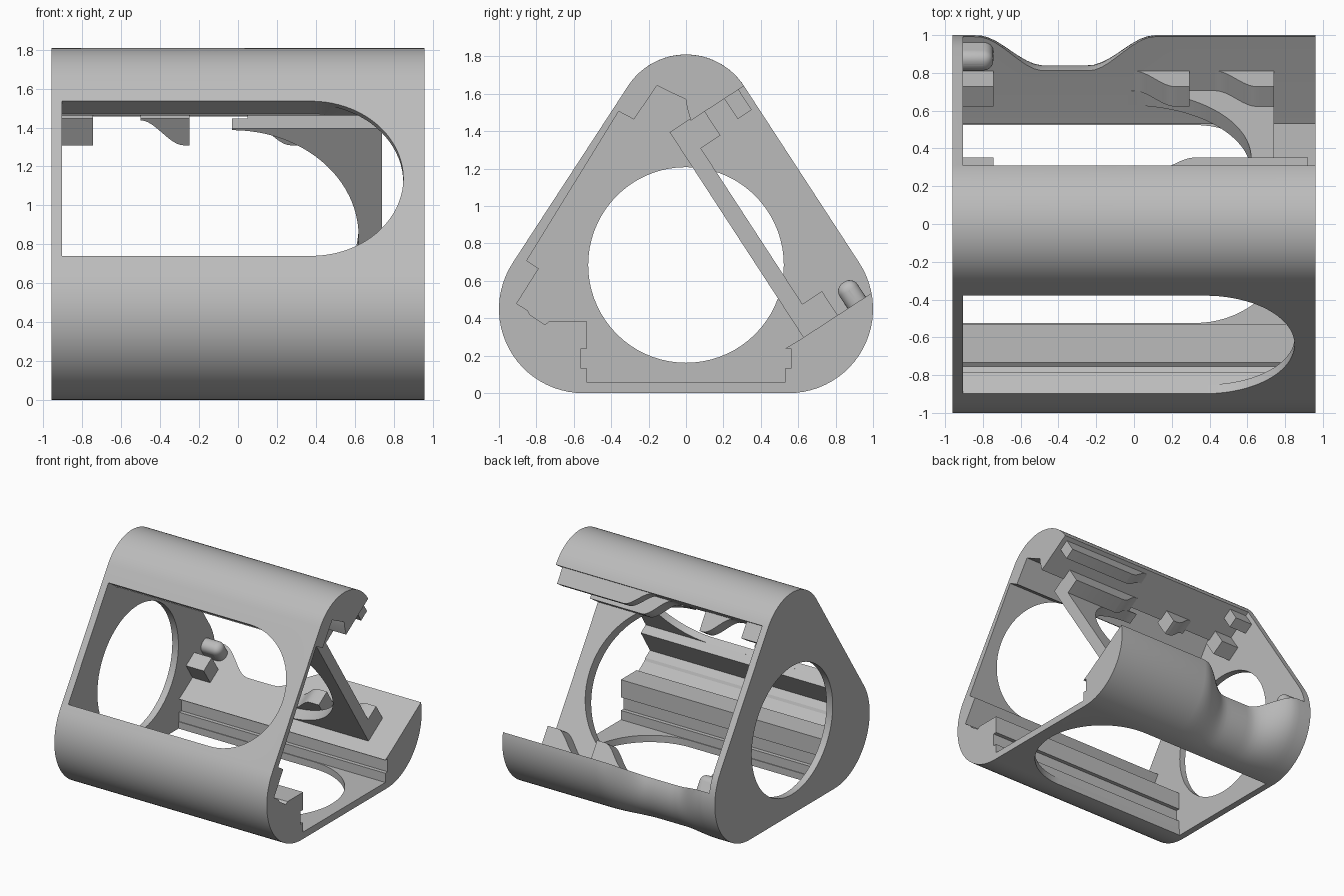
import bpy, bmesh, math
from mathutils import Vector

cube = bpy.data.objects.get("Cube")
if cube:
    bpy.data.objects.remove(cube, do_unlink=True)

grey = bpy.data.materials.new("plain_grey")
grey.use_nodes = True
grey.diffuse_color = (0.5, 0.5, 0.5, 1)
grey.node_tree.nodes["Principled BSDF"].inputs["Base Color"].default_value = (0.5, 0.5, 0.5, 1)

XL, XR, PLATE = -0.96, 0.96, -0.905      # ends and inner face of the end plate
OPEN = 1.3                               # width of the open back bay
TILT = math.radians(33.1)                # slope of the side normals
NY, NZ = math.cos(TILT), math.sin(TILT)
TOP_Z, TOP_R, FOOT_Y, FOOT_R = 1.44, 0.37, 0.55, 0.45


def finish(name, bm):
    bmesh.ops.recalc_face_normals(bm, faces=bm.faces)
    mesh = bpy.data.meshes.new(name)
    bm.to_mesh(mesh)
    bm.free()
    mesh.materials.append(grey)
    ob = bpy.data.objects.new(name, mesh)
    bpy.context.collection.objects.link(ob)
    return ob


def loft(name, rings):
    bm = bmesh.new()
    rows = [[bm.verts.new(p) for p in ring] for ring in rings]
    n = len(rows[0])
    for a, b in zip(rows, rows[1:]):
        for i in range(n):
            bm.faces.new((a[i], a[(i + 1) % n], b[(i + 1) % n], b[i]))
    bm.faces.new(rows[0])
    bm.faces.new(rows[-1])
    return finish(name, bm)


def side(s, d, mirror=1):
    """Point in a sloped side: s down the slope, d inward from the surface."""
    return (mirror * (TOP_R * NY - d * NY + s * NZ), TOP_Z + TOP_R * NZ - d * NZ - s * NY)


def prism_x(name, profile, x0, x1):
    return loft(name, [[(x, y, z) for y, z in profile] for x in (x0, x1)])


def slab(name, outline, d0, d1, mirror=1):
    """Plate lying parallel to a sloped side; outline holds (x, s) pairs."""
    return loft(name, [[(x, *side(s, d, mirror)) for x, s in outline] for d in (d0, d1)])


def arc(cx, cy, r, a0, a1, n=32):
    return [(cx + r * math.cos(math.radians(a0 + (a1 - a0) * i / n)),
             cy + r * math.sin(math.radians(a0 + (a1 - a0) * i / n))) for i in range(n + 1)]


def smooth(t):
    t = min(max(t, 0), 1)
    return t * t * (3 - 2 * t)


def cut(ob, cutter):
    mod = ob.modifiers.new("cut", "BOOLEAN")
    mod.operation, mod.solver, mod.object = "DIFFERENCE", "EXACT", cutter
    bpy.context.view_layer.objects.active = ob
    bpy.ops.object.modifier_apply(modifier=mod.name)
    bpy.data.objects.remove(cutter, do_unlink=True)


# Rounded triangular body, with a finger dip in the lower back corner
def section(x):
    dip = smooth((x + 0.83) / 0.35) * (1 - smooth((x + 0.24) / 0.35))
    r = FOOT_R - 0.16 * dip
    drop = TOP_Z - r
    ang = math.degrees(math.atan2(FOOT_Y, drop) - math.asin((TOP_R - r) / math.hypot(FOOT_Y, drop)))
    front = 180 - math.degrees(TILT)
    pts = arc(0, TOP_Z, TOP_R, ang, front, 24)
    pts += arc(-FOOT_Y, FOOT_R, FOOT_R, front, 270, 24)
    pts += arc(FOOT_Y, r, r, 270, 360 + ang, 24)
    return [(x, y, z) for y, z in pts]


stations = [XL] + [-0.85 + 0.04 * i for i in range(25)] + [XR]
body = loft("body_shell", [section(x) for x in stations])

# Stepped inner cavity, opening out through the back
cavity = [(-0.155, 1.645), (-0.278, 1.463), (-0.36, 1.506), (-0.851, 0.709),
          (-0.787, 0.666), (-0.905, 0.479), (-0.846, 0.441), (-0.835, 0.42),
          (-0.755, 0.366), (-0.733, 0.382), (-0.53, 0.382), (-0.53, 0.238),
          (-0.562, 0.238), (-0.562, 0.131), (-0.53, 0.131), (-0.53, 0.056),
          (0.53, 0.056), (0.53, 0.131), (0.562, 0.131), (0.562, 0.238), (0.53, 0.238),
          side(OPEN, 0.49), side(OPEN, -0.4), side(0, -0.4), side(0, 0.34),
          (0.005, 1.53), (0, 1.57), (-0.09, 1.612)]
cut(body, prism_x("cavity_cutter", cavity, PLATE, 1.1))

# Round hole in the end plate
cut(body, prism_x("end_hole_cutter", arc(0, 0.685, 0.523, 0, 360, 72)[:-1], -1.1, PLATE + 0.02))

# Round-ended windows in the front and the floor
window = [(PLATE, 1.077)] + [(PLATE, 0.127)] + arc(0.375, 0.602, 0.475, -90, 90, 40)
cut(body, slab("front_window_cutter", window, -0.1, 0.12, -1))
floor = [(PLATE, 0.524), (PLATE, -0.524)] + arc(0.325, 0, 0.524, -90, 90, 40)
cut(body, loft("floor_window_cutter", [[(x, y, z) for x, y in floor] for z in (-0.1, 0.1)]))

# Inner back wall with a large round cut-out
wall = arc(-0.03, OPEN / 2, OPEN / 2, -90, 90, 48)
wall += [(-0.03, OPEN + 0.01), (0.74, OPEN + 0.01), (0.74, -0.01), (-0.03, -0.01)]
parts = [body, slab("inner_back_wall", wall, 0.375, 0.468)]


# Retaining tabs with a smooth ramp at one end
def tab(name, x0, x1, upper, ramp=0.22, d0=0.25, d1=0.376, height=0.153):
    pts = [(x0 + ramp * i / 12, height * smooth(i / 12)) for i in range(13)] if ramp else [(x0, height)]
    pts = [(x0, -0.01)] + pts + [(x1, height), (x1, -0.01)]
    parts.append(slab(name, [(x, s if upper else OPEN - s) for x, s in pts], d0, d1))


for upper, label, spans in ((True, "upper", ((-0.5, -0.25), (0.05, 0.74))),
                            (False, "lower", ((0.0, 0.295), (0.43, 0.74)))):
    tab(label + "_end_block", PLATE - 0.01, -0.745, upper, 0)
    for i, (x0, x1) in enumerate(spans):
        tab(f"{label}_ramp_tab_{i + 1}", x0, x1, upper)

# Outer lip and end catch under the upper edge
tab("upper_outer_lip", 0.1, 0.92, True, d0=0.035, d1=0.125, height=0.13)
tab("upper_end_catch", PLATE - 0.01, -0.745, True, 0, d0=0.035, d1=0.125, height=0.13)

# Rounded locating pin on the lower edge
pin = slab("locating_pin", [(-0.955, 1.17), (-0.745, 1.17), (-0.745, 1.37), (-0.955, 1.37)], 0.07, 0.186)
bevel = pin.modifiers.new("round", "BEVEL")
bevel.width, bevel.segments = 0.052, 6
parts.append(pin)

# Smooth curved faces, sharp edges kept
for ob in parts:
    bpy.ops.object.select_all(action="DESELECT")
    ob.select_set(True)
    bpy.context.view_layer.objects.active = ob
    bpy.ops.object.shade_smooth_by_angle(angle=math.radians(25))
